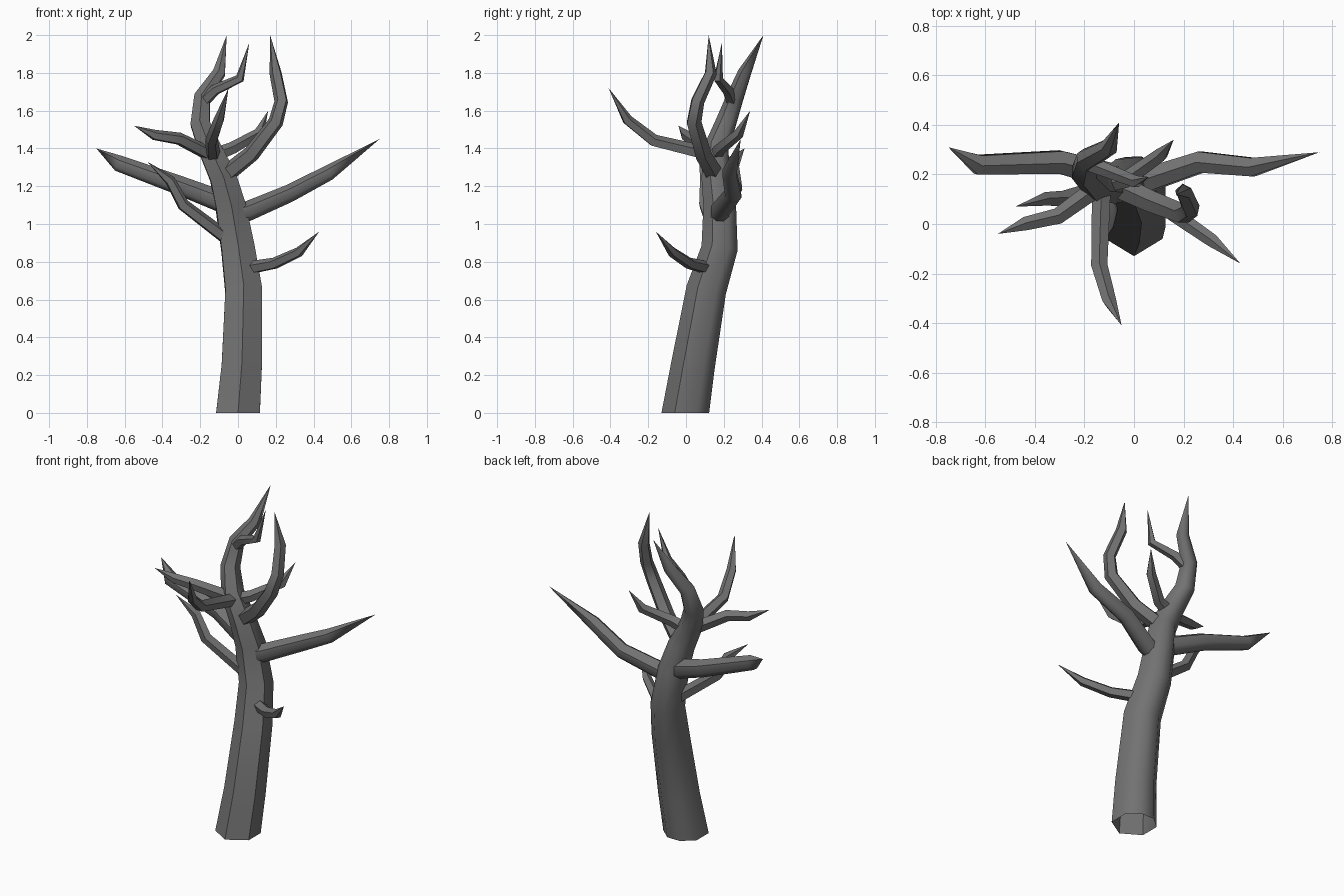
import bpy
import bmesh
import math
from mathutils import Vector

cube = bpy.data.objects.get("Cube")
if cube:
    bpy.data.objects.remove(cube, do_unlink=True)

# Bark material
GREY = (0.17, 0.17, 0.17, 1)
bark = bpy.data.materials.new("grey_bark")
bark.use_nodes = True
bark.diffuse_color = GREY
bark.node_tree.nodes["Principled BSDF"].inputs["Base Color"].default_value = GREY


def section_angles(thick):
    """Thin limbs are regular; thick limbs have a crisp ridge and a rounder far side."""
    sides = 7 if thick else 5
    angles = []
    for k in range(sides):
        turn = math.tau * k / sides
        angles.append(turn - 0.25 * math.sin(turn) * -1 if thick else turn)
    return angles


def path_direction(points, i):
    """Average direction of the segments that meet at point i."""
    direction = Vector()
    if i > 0:
        direction += (points[i] - points[i - 1]).normalized()
    if i < len(points) - 1:
        direction += (points[i + 1] - points[i]).normalized()
    return direction.normalized()


def make_ring(bm, centre, radius, side, across, angles):
    return [bm.verts.new(centre + radius * (math.cos(a) * side + math.sin(a) * across))
            for a in angles]


def limb(name, points, girth, taper, ridge, thick):
    """Angular tube along the points, narrowing by rule and closing to a sharp tip."""
    points = [Vector(p) for p in points]
    last = len(points) - 1
    angles = section_angles(thick)
    side = Vector(ridge)
    bm = bmesh.new()
    rings = []
    for i, centre in enumerate(points[:-1]):
        direction = path_direction(points, i)
        if centre.z == 0:
            direction = Vector((0, 0, 1))
        side = (side - direction * side.dot(direction)).normalized()
        radius = girth * (1 - taper * i / last)
        rings.append(make_ring(bm, centre, radius, side, direction.cross(side), angles))

    # Walls between rings, then the pointed end
    for lower, upper in zip(rings, rings[1:]):
        for k in range(len(angles)):
            bm.faces.new((lower[k - 1], lower[k], upper[k], upper[k - 1]))
    tip = bm.verts.new(points[-1])
    for k in range(len(angles)):
        bm.faces.new((rings[-1][k - 1], rings[-1][k], tip))
    bmesh.ops.recalc_face_normals(bm, faces=bm.faces)

    mesh = bpy.data.meshes.new(name)
    bm.to_mesh(mesh)
    bm.free()
    mesh.materials.append(bark)
    obj = bpy.data.objects.new(name, mesh)
    bpy.context.collection.objects.link(obj)
    bpy.ops.object.select_all(action="DESELECT")
    obj.select_set(True)
    bpy.context.view_layer.objects.active = obj
    bpy.ops.object.shade_smooth_by_angle(angle=math.radians(52))


# Trunk: open at the base, leaning back and bending into the tallest tip
TRUNK = [(0, 0, 0), (0.02, 0.04, 0.25), (0.03, 0.11, 0.65), (0, 0.18, 0.87),
         (-0.04, 0.18, 1.1), (-0.08, 0.16, 1.25), (-0.15, 0.16, 1.4),
         (-0.2, 0.21, 1.53), (-0.19, 0.26, 1.67), (-0.1, 0.31, 1.8), (-0.06, 0.41, 2)]
limb("trunk", TRUNK, girth=0.13, taper=0.8, ridge=(0, -1, 0), thick=True)


def trunk_centre(height):
    """Point on the trunk's centre line at a given height."""
    for low, high in zip(TRUNK, TRUNK[1:]):
        if low[2] <= height <= high[2]:
            share = (height - low[2]) / (high[2] - low[2])
            return Vector(low).lerp(Vector(high), share)


def branch(name, height, girth, *bends, thick=False):
    """Limb that grows out of the trunk at a height and follows the bends to its tip."""
    limb(name, [trunk_centre(height), *bends], girth, taper=0.4,
         ridge=(0, 0, 1), thick=thick)


# Two heavy side boughs
branch("right_bough", 1.1, 0.06,
       (-0.3, 0.25, 1.2), (-0.63, 0.24, 1.32), (-0.75, 0.31, 1.4), thick=True)
branch("left_bough", 1.04, 0.06,
       (0.06, 0.18, 1.07), (0.27, 0.25, 1.16), (0.48, 0.23, 1.27),
       (0.75, 0.29, 1.45), thick=True)

# Lower twigs
branch("left_low_branch", 0.77, 0.04,
       (0.08, 0.1, 0.77), (0.19, 0.02, 0.79), (0.32, -0.07, 0.85), (0.43, -0.16, 0.96))
branch("right_low_branch", 0.88, 0.04,
       (-0.29, 0.1, 1.1), (-0.36, 0.1, 1.23), (-0.48, 0.07, 1.33))

# Crown branches
branch("right_crown_branch", 1.36, 0.04,
       (-0.31, 0.03, 1.45), (-0.44, 0, 1.47), (-0.55, -0.04, 1.52))
branch("front_crown_branch", 1.36, 0.04,
       (-0.14, -0.17, 1.44), (-0.1, -0.31, 1.55), (-0.05, -0.41, 1.72))
branch("left_crown_branch", 1.25, 0.05,
       (0.07, 0.09, 1.37), (0.2, 0.04, 1.54), (0.23, 0.06, 1.65),
       (0.2, 0.13, 1.8), (0.17, 0.12, 2))
branch("back_crown_branch", 1.36, 0.04,
       (-0.03, 0.18, 1.4), (0.11, 0.28, 1.48), (0.16, 0.34, 1.6))
branch("upper_fork", 1.64, 0.035,
       (-0.12, 0.22, 1.71), (0.01, 0.17, 1.77), (0.06, 0.19, 1.96))
